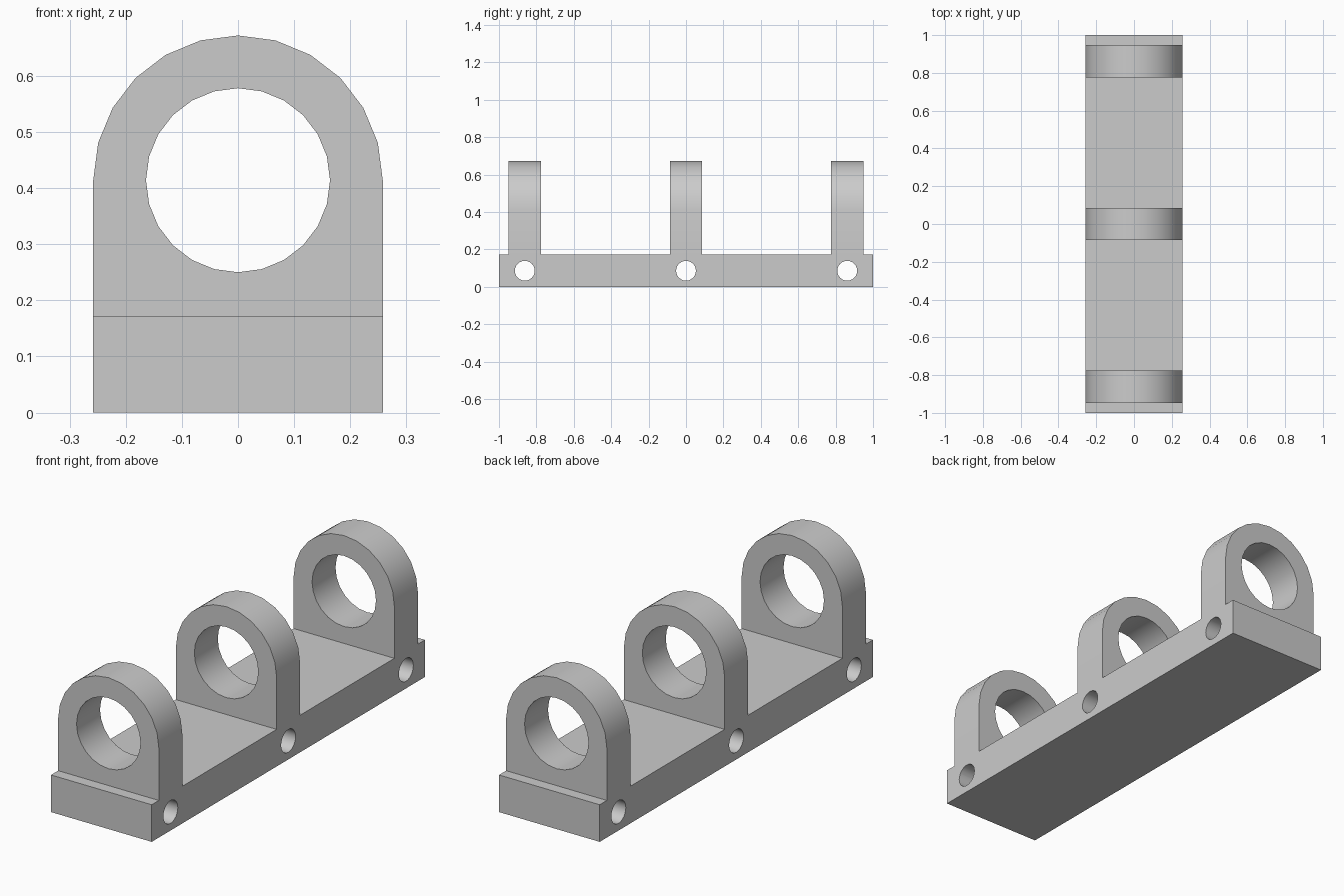
import bpy
import bmesh
from math import pi, sin, cos
from mathutils import Vector

default = bpy.data.objects.get("Cube")
if default:
    bpy.data.objects.remove(default, do_unlink=True)

HALF_W = 0.258                 # half width, also the arch radius
BASE_H = 0.172
LUG_Y = (-0.862, 0, 0.862)     # centres of the three lugs
LUG_T = 0.172
EYE_Z, EYE_R = 0.414, 0.164
PIN_Z, PIN_R = 0.086, 0.053

grey = bpy.data.materials.new("plain grey")
grey.use_nodes = True
colour = (0.6, 0.6, 0.6, 1)
grey.diffuse_color = colour
grey.node_tree.nodes["Principled BSDF"].inputs["Base Color"].default_value = colour


def prism(name, profile, depth):
    """Extrude a closed outline of 3D points along the depth vector."""
    bm = bmesh.new()
    face = bm.faces.new([bm.verts.new(p) for p in profile])
    out = bmesh.ops.extrude_face_region(bm, geom=[face])["geom"]
    bmesh.ops.translate(bm, vec=Vector(depth),
                        verts=[v for v in out if isinstance(v, bmesh.types.BMVert)])
    bmesh.ops.recalc_face_normals(bm, faces=bm.faces)
    mesh = bpy.data.meshes.new(name)
    bm.to_mesh(mesh)
    bm.free()
    mesh.materials.append(grey)
    obj = bpy.data.objects.new(name, mesh)
    bpy.context.collection.objects.link(obj)
    return obj


def circle(radius, count, sweep=2 * pi, steps=None):
    return [(radius * cos(sweep * i / (steps or count)),
             radius * sin(sweep * i / (steps or count))) for i in range(count)]


def combine(target, tool, operation):
    """Apply a boolean and discard the tool object."""
    mod = target.modifiers.new(operation, "BOOLEAN")
    mod.operation, mod.solver, mod.object = operation, "EXACT", tool
    bpy.context.view_layer.objects.active = target
    bpy.ops.object.modifier_apply(modifier=mod.name)
    bpy.data.objects.remove(tool, do_unlink=True)


# Base bar
rail = prism("mounting_rail",
             [(-HALF_W, -1, 0), (HALF_W, -1, 0), (HALF_W, 1, 0), (-HALF_W, 1, 0)],
             (0, 0, BASE_H))

# Round-topped lugs standing on the bar
for y in LUG_Y:
    front = y - LUG_T / 2
    foot = BASE_H - 0.02
    arch = [(x, front, EYE_Z + z) for x, z in circle(HALF_W, 13, pi, 12)]
    lug = prism("lug", arch + [(-HALF_W, front, foot), (HALF_W, front, foot)],
                (0, LUG_T, 0))
    combine(rail, lug, "UNION")

# Large eyes through the lugs and cross pin holes through the bar
for y in LUG_Y:
    eye = prism("eye_cutter", [(x, y - 0.12, EYE_Z + z) for x, z in circle(EYE_R, 24)],
                (0, 0.24, 0))
    combine(rail, eye, "DIFFERENCE")
    pin = prism("pin_cutter", [(-0.4, y + a, PIN_Z + b) for a, b in circle(PIN_R, 24)],
                (0.8, 0, 0))
    combine(rail, pin, "DIFFERENCE")

# Smooth curved walls with crisp edges
bpy.ops.object.select_all(action="DESELECT")
rail.select_set(True)
bpy.context.view_layer.objects.active = rail
bpy.ops.object.shade_smooth_by_angle(angle=pi / 6)
